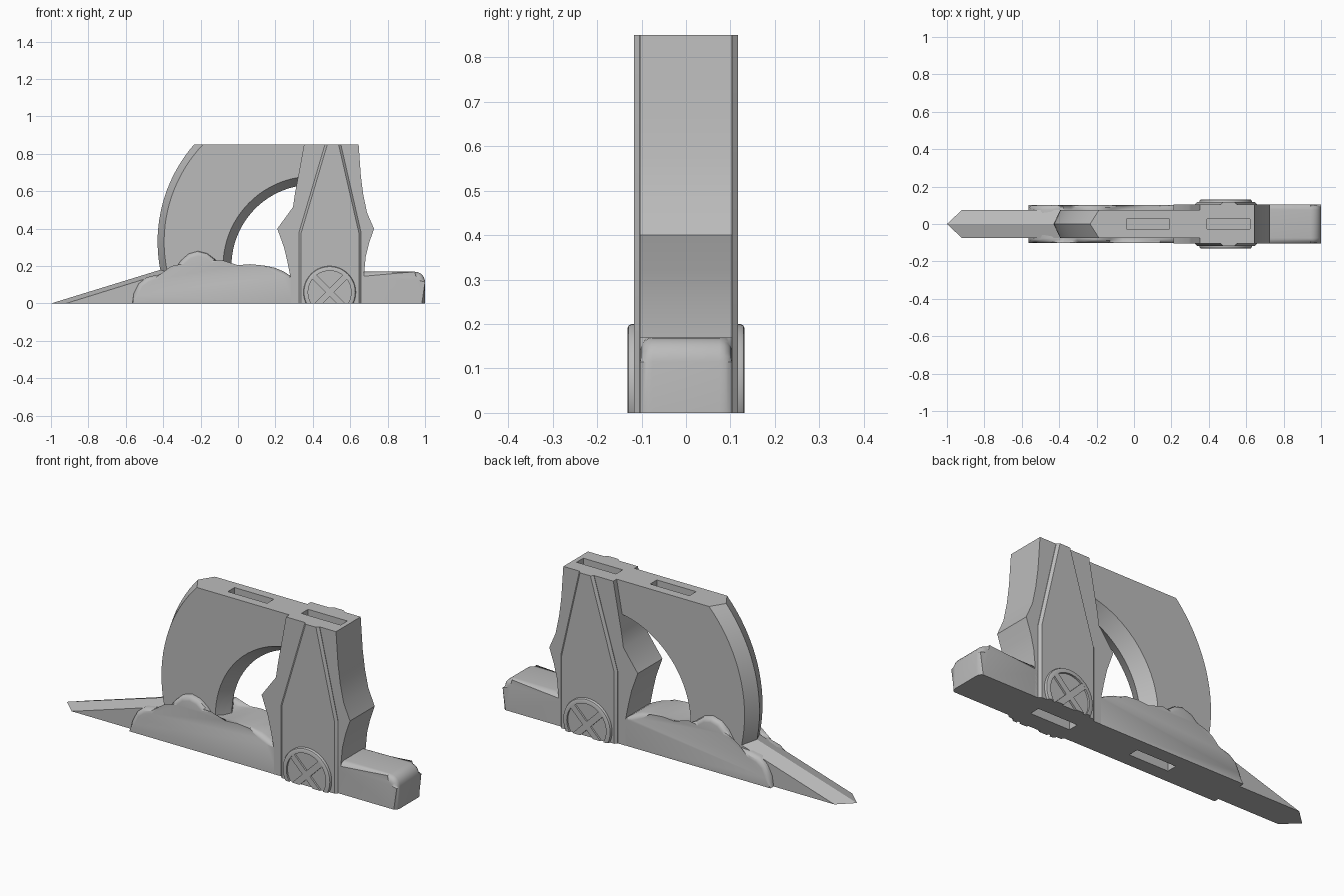
import bpy, bmesh, math
from mathutils import Matrix

cube = bpy.data.objects.get("Cube")
if cube:
    bpy.data.objects.remove(cube, do_unlink=True)

GREY = (0.5, 0.5, 0.5, 1)
grey = bpy.data.materials.new("plain grey")
grey.use_nodes = True
grey.diffuse_color = GREY
grey.node_tree.nodes["Principled BSDF"].inputs["Base Color"].default_value = GREY


def loft(bm, layers):
    """Join (y, [(x, z), ...]) outlines in order and cap both ends."""
    rings = [[bm.verts.new((x, y, z)) for x, z in pts] for y, pts in layers]
    n = len(rings[0])
    for a, b in zip(rings, rings[1:]):
        for i in range(n):
            j = (i + 1) % n
            bm.faces.new((a[i], a[j], b[j], b[i]))
    bm.faces.new(rings[0])
    bm.faces.new(rings[-1])


def round_caps(bm, y_values, radius, segments):
    """Bevel the outline edges lying on the given y planes."""
    edges = [e for e in bm.edges
             if any(all(abs(v.co.y - y) < 1e-5 for v in e.verts) for y in y_values)]
    bmesh.ops.bevel(bm, geom=edges, offset=radius, segments=segments,
                    profile=0.5, affect='EDGES', clamp_overlap=True)


def finish(bm, name, angle=30):
    """Trim at the ground, then make a smooth shaded object."""
    cut = bmesh.ops.bisect_plane(bm, geom=bm.verts[:] + bm.edges[:] + bm.faces[:],
                                 plane_co=(0, 0, 0), plane_no=(0, 0, 1),
                                 clear_inner=True)
    bmesh.ops.holes_fill(bm, edges=[e for e in bm.edges if e.is_boundary], sides=0)
    bmesh.ops.recalc_face_normals(bm, faces=bm.faces[:])
    mesh = bpy.data.meshes.new(name)
    bm.to_mesh(mesh)
    bm.free()
    mesh.materials.append(grey)
    obj = bpy.data.objects.new(name, mesh)
    bpy.context.collection.objects.link(obj)
    bpy.ops.object.select_all(action='DESELECT')
    obj.select_set(True)
    bpy.context.view_layer.objects.active = obj
    bpy.ops.object.shade_smooth_by_angle(angle=math.radians(angle))
    return obj


def slab(name, pts, half, radius=0, segments=3):
    bm = bmesh.new()
    loft(bm, [(-half, pts), (half, pts)])
    if radius:
        round_caps(bm, (-half, half), radius, segments)
    return finish(bm, name)


def arc(cx, cz, r, a0, a1, n):
    return [(cx + r * math.cos(math.radians(a0 + (a1 - a0) * i / n)),
             cz + r * math.sin(math.radians(a0 + (a1 - a0) * i / n)))
            for i in range(n + 1)]


def cut_slot(obj, x, z):
    """Sink a rectangular pocket into a part."""
    bpy.ops.mesh.primitive_cube_add(size=1, location=(x, 0, z))
    cutter = bpy.context.object
    cutter.scale = (0.23, 0.056, 0.2)
    cutter.hide_render = True
    mod = obj.modifiers.new("slot", 'BOOLEAN')
    mod.operation, mod.object = 'DIFFERENCE', cutter
    mod.solver = 'EXACT'
    bpy.ops.object.select_all(action='DESELECT')
    obj.select_set(True)
    bpy.context.view_layer.objects.active = obj
    bpy.ops.object.modifier_apply(modifier=mod.name)
    bpy.data.objects.remove(cutter, do_unlink=True)


TOP, LOW = 0.85, -0.1

# Ridged ramp with a pointed tip
ridge = [(-1, 0), (-0.36, 0.197), (-0.36, 0)]
side = [(-0.92, 0), (-0.36, 0.174), (-0.36, 0)]
bm = bmesh.new()
loft(bm, [(-0.075, side), (0, ridge), (0.075, side)])
finish(bm, "ramp", 10)


# Curved arch with sharpened outer and inner edges
def arch_outline(outer_r, inner_r):
    lift = math.degrees(math.asin((TOP - 0.33) / outer_r))
    outer = arc(0.36, 0.33, outer_r, 198, 180 - lift, 20)
    inner = arc(0.4, 0.2, inner_r, 95, 192, 24)
    return outer + [(0.36, TOP)] + inner


bm = bmesh.new()
side, ridge = arch_outline(0.755, 0.48), arch_outline(0.79, 0.435)
loft(bm, [(-0.075, side), (0, ridge), (0.075, side)])
arch = finish(bm, "arch")
cut_slot(arch, 0.075, TOP)

# Lumpy cloud shaped base
cloud = slab("cloud_base", [
    (-0.565, LOW), (-0.565, 0), (-0.557, 0.055), (-0.53, 0.107), (-0.49, 0.139),
    (-0.44, 0.152), (-0.375, 0.156), (-0.335, 0.183), (-0.305, 0.23),
    (-0.265, 0.265), (-0.214, 0.28), (-0.165, 0.268), (-0.125, 0.238),
    (-0.1, 0.21), (-0.06, 0.197), (0, 0.205), (0.064, 0.21), (0.14, 0.203),
    (0.2, 0.19), (0.25, 0.168), (0.29, 0.14), (0.33, 0.12), (0.33, LOW)],
    0.102, 0.025)
cut_slot(cloud, -0.11, 0)

# Rounded tail block
slab("tail_block", [(0.6, LOW), (1, LOW)] + arc(0.945, 0.115, 0.055, 0, 90, 6)
     + [(0.6, 0.17)], 0.103, 0.028, 4)

# Tower body with flared points on both sides
tower = slab("tower_body", [
    (0.283, LOW), (0.283, 0.13), (0.265, 0.22), (0.246, 0.3), (0.21, 0.4),
    (0.294, 0.515), (0.305, 0.59), (0.32, 0.67), (0.353, TOP), (0.645, TOP),
    (0.657, 0.68), (0.67, 0.58), (0.69, 0.485), (0.727, 0.4), (0.7, 0.32),
    (0.683, 0.25), (0.674, 0.16), (0.674, LOW)], 0.103)
cut_slot(tower, 0.505, TOP)
cut_slot(tower, 0.476, 0)

PLATE = [(0.326, LOW), (0.326, 0.38), (0.465, TOP), (0.55, TOP),
         (0.658, 0.38), (0.658, LOW)]
for s, label in ((-1, "front"), (1, "back")):
    # Tapered face plate with chamfered sides
    bm = bmesh.new()
    loft(bm, [(s * 0.095, PLATE), (s * 0.117, PLATE)])
    rim = [e for e in bm.edges if all(abs(v.co.y - s * 0.117) < 1e-5 for v in e.verts)
           and not all(v.co.z > TOP - 0.01 for v in e.verts)]
    bmesh.ops.bevel(bm, geom=rim, offset=0.012, segments=1, affect='EDGES')
    finish(bm, label + "_plate")

    # Wheel with a raised rim and sunken face
    bm = bmesh.new()
    loft(bm, [(s * y, arc(0.49, 0.06, r, 0, 352.5, 47)) for r, y in
              ((0.14, 0.09), (0.14, 0.122), (0.137, 0.129), (0.13, 0.132),
               (0.115, 0.132), (0.115, 0.122))])
    finish(bm, label + "_wheel")

    # Crossed bars on the wheel
    bm = bmesh.new()
    for turn in (45, -45):
        m = (Matrix.Translation((0.49, s * 0.1255, 0.06))
             @ Matrix.Rotation(math.radians(turn), 4, 'Y')
             @ Matrix.Diagonal((0.236, 0.012, 0.032, 1)))
        bmesh.ops.create_cube(bm, size=1, matrix=m)
    finish(bm, label + "_wheel_cross")
